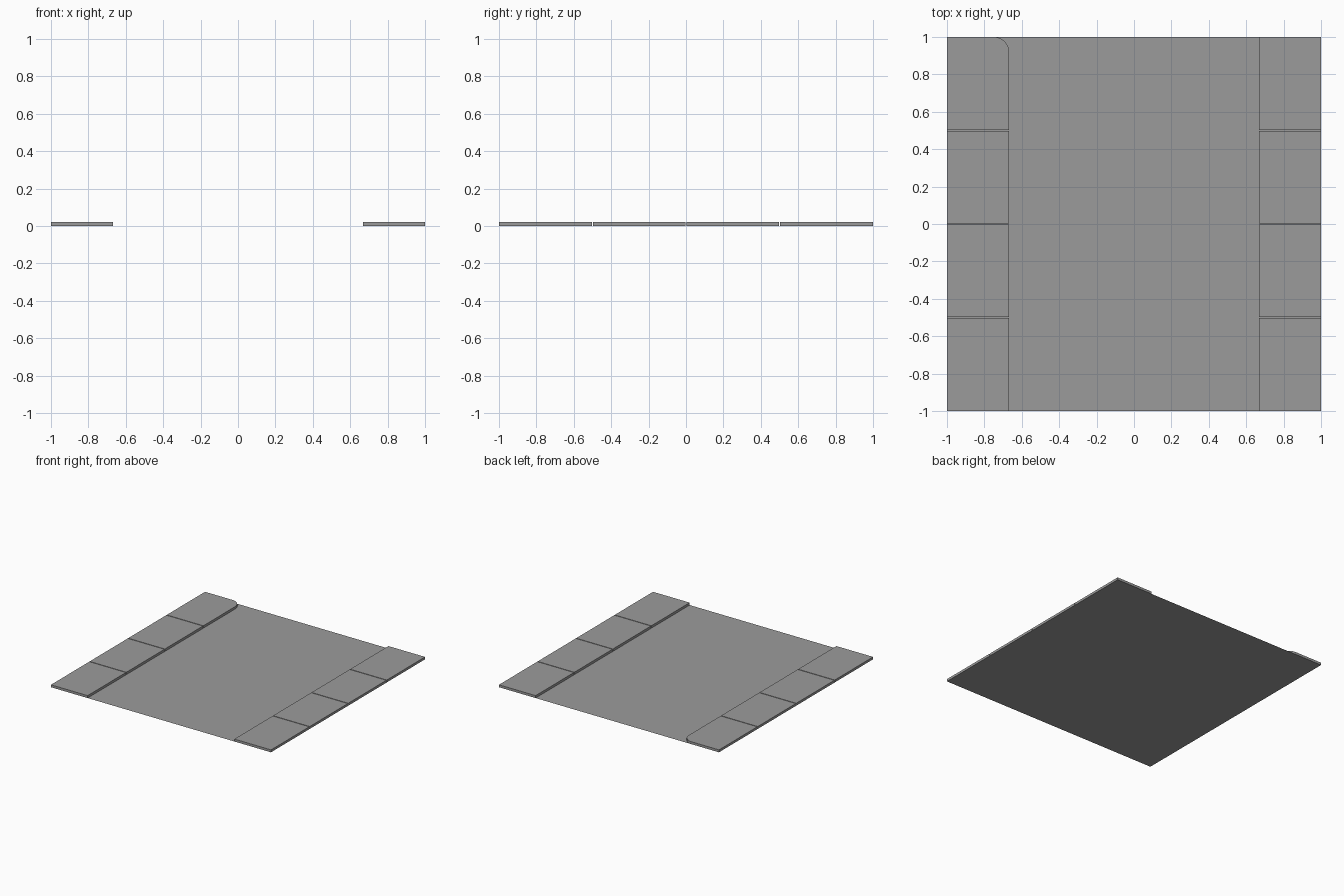
import bpy
import bmesh
from math import sin, cos, pi

if "Cube" in bpy.data.objects:
    bpy.data.objects.remove(bpy.data.objects["Cube"], do_unlink=True)

HEIGHT = 0.02      # pavement height
SEAM = 0.003       # half width of the joints between slabs
INNER = 0.667      # road edge of the pavement
EDGE = 0.033       # width of kerb strips
RADIUS = 0.083     # rounded pavement end

grey = bpy.data.materials.new("concrete_grey")
grey.use_nodes = True
grey.diffuse_color = (0.33, 0.33, 0.33, 1)
grey.node_tree.nodes["Principled BSDF"].inputs["Base Color"].default_value = grey.diffuse_color


def build(name, outlines, height=0):
    """Flat outlines, raised into open-bottomed slabs when height is given."""
    bm = bmesh.new()
    for outline in outlines:
        top = bm.faces.new([bm.verts.new((x, y, height)) for x, y in outline])
        top.normal_update()
        if top.normal.z < 0:
            top.normal_flip()
        if height:
            ring = list(top.verts)
            low = [bm.verts.new((v.co.x, v.co.y, 0)) for v in ring]
            for i in range(len(ring)):
                j = (i + 1) % len(ring)
                bm.faces.new((low[i], low[j], ring[j], ring[i]))
    mesh = bpy.data.meshes.new(name)
    bm.to_mesh(mesh)
    bm.free()
    mesh.materials.append(grey)
    obj = bpy.data.objects.new(name, mesh)
    bpy.context.collection.objects.link(obj)
    return obj


def rect(x0, x1, y0, y1):
    return [(x0, y0), (x1, y0), (x1, y1), (x0, y1)]


def corner(radius):
    """Quarter arc from the road side round to the back."""
    cx, cy = -INNER - RADIUS, 1 - RADIUS
    return [(cx + radius * cos(a * pi / 16), cy + radius * sin(a * pi / 16)) for a in range(9)]


# Road surface
build("road", [rect(-1, 1, -1, 1)])

# Pavements, in four lengths separated by open joints
for side, sx in (("right", -1), ("left", 1)):
    outer, paving, kerb = [], [], []
    for i in range(4):
        y0 = -1 + i * 0.5 + (SEAM if i > 0 else 0)
        y1 = -0.5 + i * 0.5 - (SEAM if i < 3 else 0)
        outer.append(rect(sx, sx * (1 - EDGE), y0, y1))
        if sx < 0 and i == 3:
            # Rounded end, with the kerb turning round the corner
            x_in, x_out = -INNER - EDGE, EDGE - 1
            inside = corner(RADIUS - EDGE)
            paving.append([(x_out, y0), (x_in, y0)] + inside + [(x_out, 1 - EDGE)])
            kerb.append([(x_in, y0), (-INNER, y0)] + corner(RADIUS)
                        + [(x_out, 1), (x_out, 1 - EDGE)] + inside[::-1])
        else:
            paving.append(rect(sx * (1 - EDGE), sx * (INNER + EDGE), y0, y1))
            kerb.append(rect(sx * (INNER + EDGE), sx * INNER, y0, y1))
    build(side + "_outer_strip", outer, HEIGHT)
    build(side + "_paving", paving, HEIGHT)
    build(side + "_kerb", kerb, HEIGHT)
